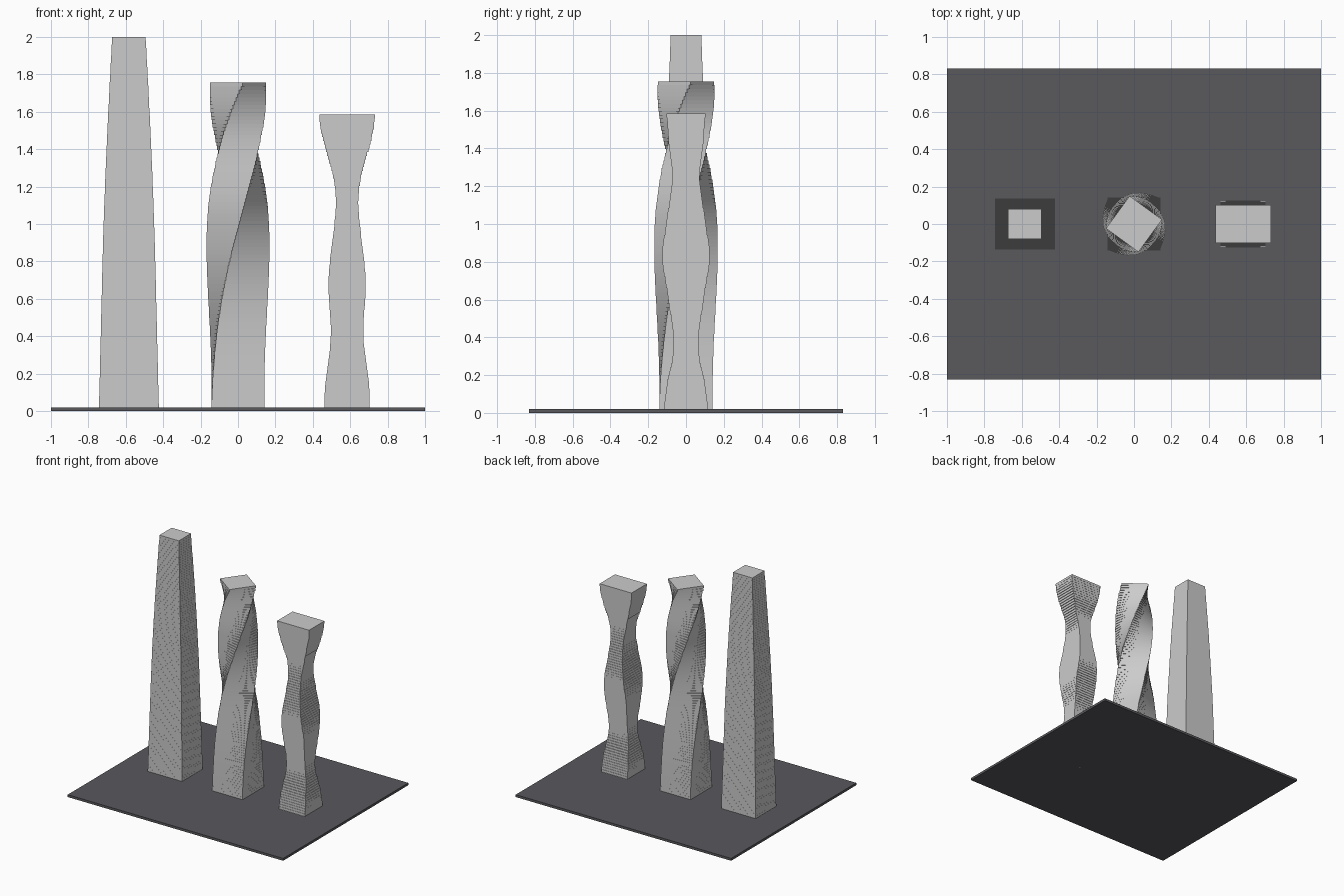
import bpy, bmesh, math

if "Cube" in bpy.data.objects:
    bpy.data.objects.remove(bpy.data.objects["Cube"])

FLOOR = 0.02


def sample(keys, z):
    """Smooth Hermite interpolation through (z, value) keys."""
    n = len(keys)

    def slope(i):
        a, b = keys[max(i - 1, 0)], keys[min(i + 1, n - 1)]
        return (b[1] - a[1]) / (b[0] - a[0])

    for i in range(n - 1):
        (z0, v0), (z1, v1) = keys[i], keys[i + 1]
        if z <= z1 or i == n - 2:
            d = z1 - z0
            t = (z - z0) / d
            return ((2*t**3 - 3*t**2 + 1) * v0 + (t**3 - 2*t**2 + t) * d * slope(i)
                    + (3*t**2 - 2*t**3) * v1 + (t**3 - t**2) * d * slope(i + 1))


def make_object(name, bm):
    mesh = bpy.data.meshes.new(name)
    bm.normal_update()
    bm.to_mesh(mesh)
    bm.free()
    obj = bpy.data.objects.new(name, mesh)
    bpy.context.collection.objects.link(obj)
    return obj


def add_slab(bm, hx, hy, z0, z1, angle=0.0):
    """One rectangular floor, turned about its own axis."""
    c, s = math.cos(angle), math.sin(angle)
    rings = []
    for z in (z0, z1):
        rings.append([bm.verts.new((sx*hx*c - sy*hy*s, sx*hx*s + sy*hy*c, z))
                      for sx, sy in ((-1, -1), (1, -1), (1, 1), (-1, 1))])
    lo, hi = rings
    bm.faces.new(lo[::-1])
    bm.faces.new(hi)
    for i in range(4):
        j = (i + 1) % 4
        bm.faces.new((lo[i], lo[j], hi[j], hi[i]))


def tower(name, x, height, keys_x, keys_y, twist=0.0):
    """Stack of floors following two half-width profiles."""
    bm = bmesh.new()
    count = round(height / FLOOR)
    step = height / count
    for k in range(count):
        t = k / (count - 1)
        z = t * height
        add_slab(bm, sample(keys_x, z), sample(keys_y, z),
                 k * step, (k + 1) * step, math.radians(twist) * t * t)
    obj = make_object(name, bm)
    obj.location.x = x
    return obj


# Ground plate
bm = bmesh.new()
add_slab(bm, 1.0, 0.83, 0.0, 0.02)
plate = make_object("base_plate", bm)
dark = bpy.data.materials.new("dark_grey")
dark.diffuse_color = (0.1, 0.1, 0.11, 1)
dark.use_nodes = True
dark.node_tree.nodes["Principled BSDF"].inputs["Base Color"].default_value = dark.diffuse_color
plate.data.materials.append(dark)

# Tapering tower
tower("tapered_tower", -0.583, 2.0,
      [(0, .16), (0.5, .148), (1, .135), (1.5, .115), (2, .09)],
      [(0, .137), (0.5, .127), (1, .116), (1.5, .101), (2, .081)])

# Twisting square tower, the turn speeding up with height
square = [(0, .142), (0.5, .13), (1, .117), (1.4, .106), (1.755, .107)]
tower("twisted_tower", 0.0, 1.755, square, square, twist=144)

# Tower with a different wave on each pair of sides
tower("wavy_tower", 0.583, 1.585,
      [(0, .12), (0.12, .118), (0.4, .087), (0.7, .099), (1.1, .06),
       (1.25, .073), (1.42, .118), (1.52, .142), (1.585, .148)],
      [(0, .12), (0.15, .099), (0.35, .065), (0.6, .094), (0.82, .125),
       (1.0, .106), (1.25, .072), (1.42, .09), (1.585, .102)])
